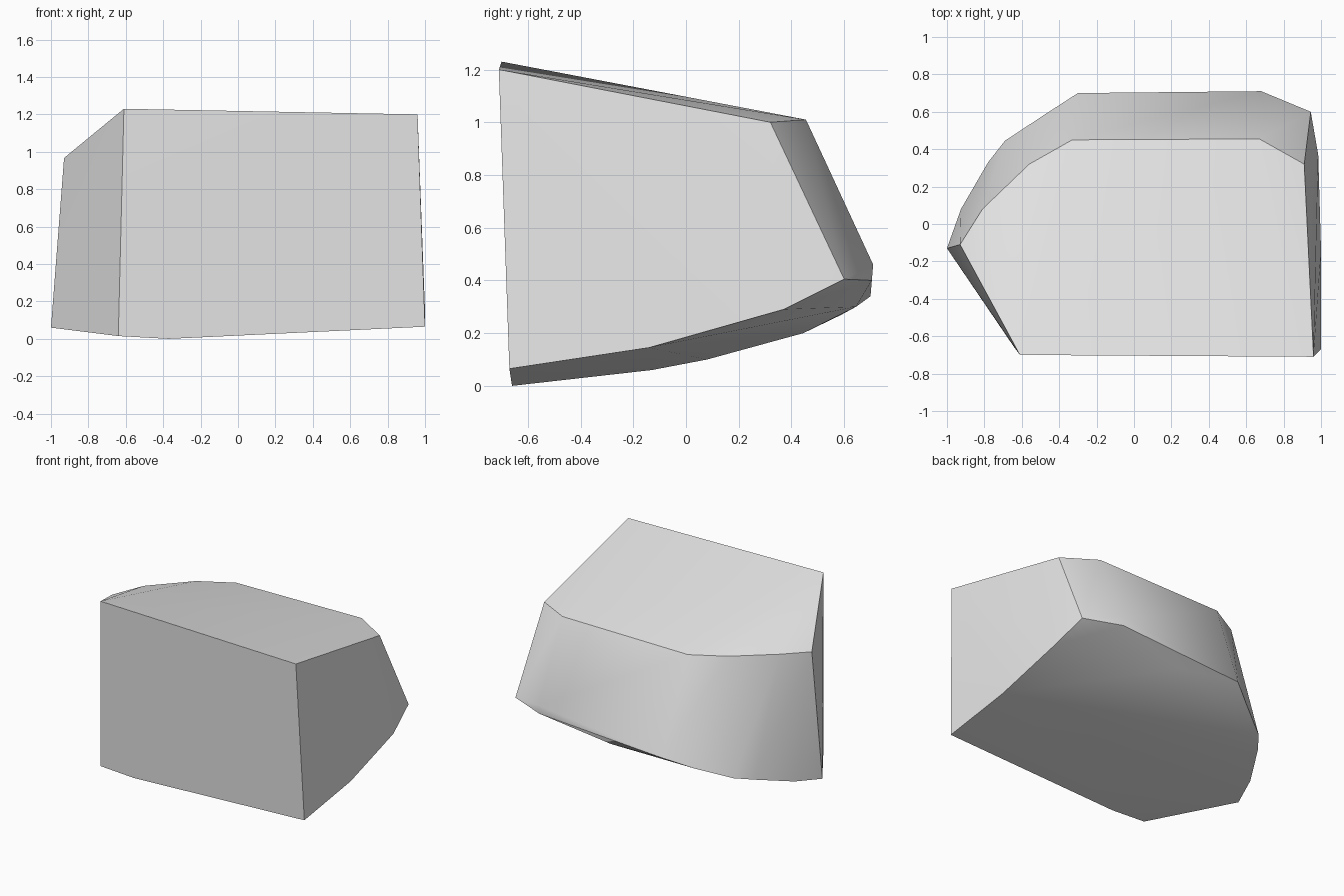
import bpy
import bmesh

default_cube = bpy.data.objects.get("Cube")
if default_cube:
    bpy.data.objects.remove(default_cube, do_unlink=True)


def make_material(name, colour):
    material = bpy.data.materials.new(name)
    material.use_nodes = True
    material.diffuse_color = colour
    shader = next(n for n in material.node_tree.nodes if n.type == "BSDF_PRINCIPLED")
    shader.inputs["Base Color"].default_value = colour
    return material


def make_convex_block(name, outlines, material, smooth_angle):
    """Wrap a tight convex skin around a set of outlines."""
    mesh = bpy.data.meshes.new(name)
    bm = bmesh.new()
    for outline in outlines:
        for corner in outline:
            bm.verts.new(corner)
    hull = bmesh.ops.convex_hull(bm, input=list(bm.verts))
    spare = {v for v in hull["geom_interior"] + hull["geom_unused"]
             if isinstance(v, bmesh.types.BMVert)}
    bmesh.ops.delete(bm, geom=list(spare), context="VERTS")
    bmesh.ops.recalc_face_normals(bm, faces=list(bm.faces))
    bm.to_mesh(mesh)
    bm.free()

    block = bpy.data.objects.new(name, mesh)
    bpy.context.collection.objects.link(block)
    mesh.materials.append(material)
    bpy.ops.object.select_all(action="DESELECT")
    block.select_set(True)
    bpy.context.view_layer.objects.active = block
    bpy.ops.object.shade_smooth_by_angle(angle=smooth_angle)
    return block


# Sloping top, from the front left corner round the back
top_outline = [
    (-.61, -.7, 1.23), (.96, -.71, 1.2), (.91, .32, 1), (.67, .455, 1.01),
    (-.33, .45, 1), (-.56, .32, 1), (-.81, .08, .99), (-.93, -.11, .967),
]

# Widest part of the rounded back
back_ridge = [
    (.68, .71, .46), (.68, .705, .4), (-.3, .7, .34), (.15, .645, .3),
]

# Underside, rising towards the back
bottom_outline = [
    (-.64, -.66, .015), (-.37, -.66, 0), (1, -.67, .065), (1, -.14, .145),
    (.985, .37, .29), (.945, .6, .405), (-.47, .59, .27), (-.69, .445, .2),
    (-.78, .33, .17), (-.85, .2, .135), (-.925, .08, .1), (-1, -.13, .06),
]

stone_grey = make_material("light grey stone", (.8, .8, .8, 1))
make_convex_block("stone_block", [top_outline, back_ridge, bottom_outline],
                  stone_grey, smooth_angle=.52)
